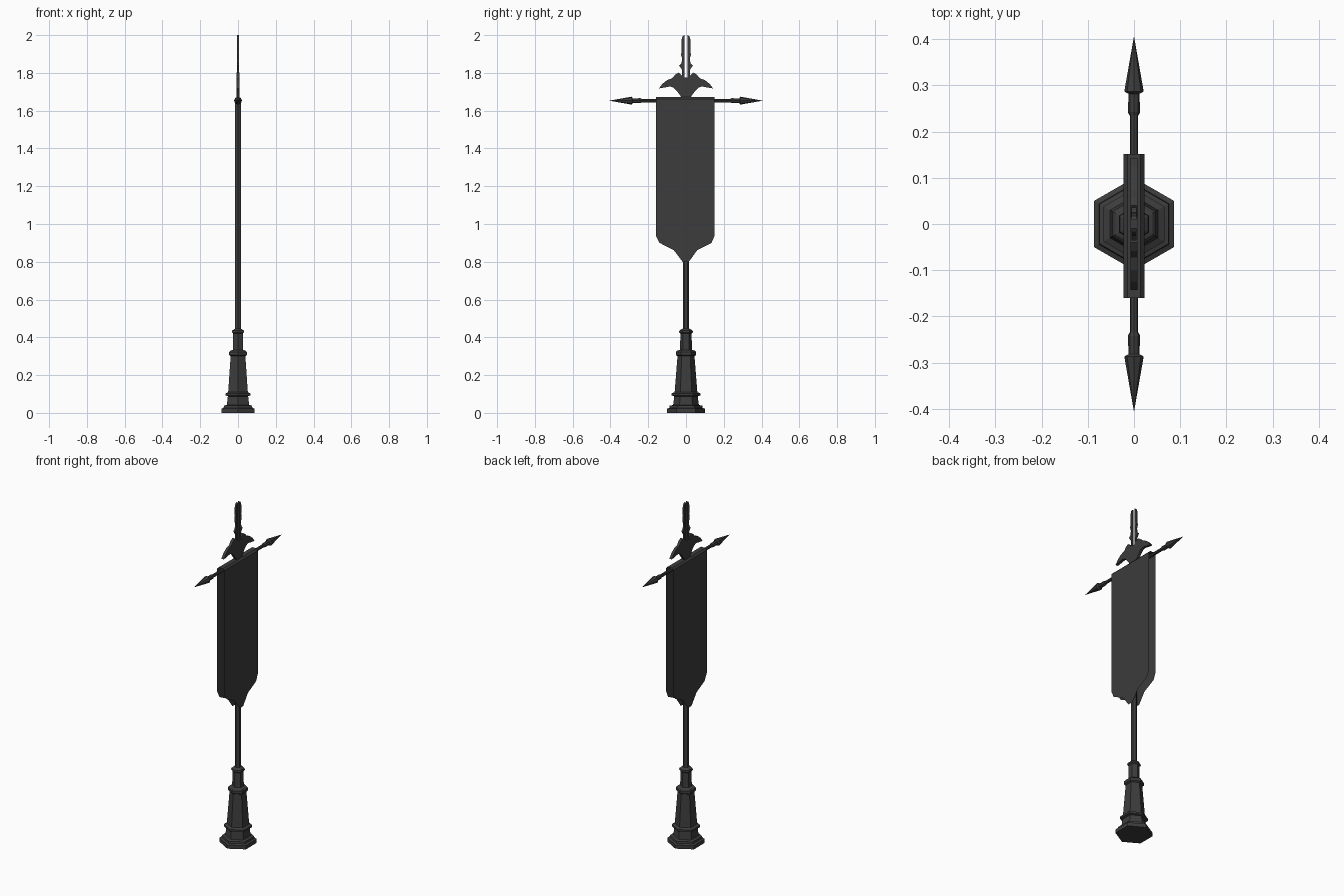
import bpy, bmesh, math
from mathutils import Matrix

cube = bpy.data.objects.get("Cube")
if cube:
    bpy.data.objects.remove(cube)

iron = bpy.data.materials.new("dark_iron")
iron.use_nodes = True
COLOR = (0.045, 0.045, 0.045, 1)
iron.diffuse_color = COLOR
iron.node_tree.nodes["Principled BSDF"].inputs["Base Color"].default_value = COLOR


def finish(name, bm, fix_normals=True):
    if fix_normals:
        bmesh.ops.recalc_face_normals(bm, faces=bm.faces)
    mesh = bpy.data.meshes.new(name)
    bm.to_mesh(mesh)
    bm.free()
    mesh.materials.append(iron)
    obj = bpy.data.objects.new(name, mesh)
    bpy.context.collection.objects.link(obj)
    return obj


def lathe(name, profile, sides=6, matrix=Matrix()):
    """Flat-sided turned part from (radius, height) pairs, corners on the y axis."""
    bm = bmesh.new()
    rings = []
    for r, z in profile:
        angles = [math.pi / 2 + math.tau * k / sides for k in range(sides)]
        rings.append([bm.verts.new((r * math.cos(a), r * math.sin(a), z)) for a in angles])
    for low, high in zip(rings, rings[1:]):
        for k in range(sides):
            n = (k + 1) % sides
            bm.faces.new((low[k], low[n], high[n], high[k]))
    bm.faces.new(rings[0][::-1])
    bm.faces.new(rings[-1])
    bmesh.ops.transform(bm, matrix=matrix, verts=bm.verts)
    return finish(name, bm)


def plate(name, outline, half):
    """Plate in the y-z plane, thick along x."""
    bm = bmesh.new()
    face = bm.faces.new([bm.verts.new((-half, y, z)) for y, z in outline])
    new = bmesh.ops.extrude_face_region(bm, geom=[face])["geom"]
    moved = [v for v in new if isinstance(v, bmesh.types.BMVert)]
    bmesh.ops.translate(bm, vec=(2 * half, 0, 0), verts=moved)
    return finish(name, bm)


# Stepped six-sided base and pole
lathe("base", [(0.10, 0), (0.10, 0.022), (0.088, 0.027), (0.086, 0.038), (0.068, 0.042),
               (0.062, 0.088), (0.076, 0.092), (0.076, 0.103), (0.060, 0.110),
               (0.045, 0.300), (0.054, 0.306), (0.054, 0.322), (0.046, 0.330),
               (0.031, 0.334), (0.030, 0.420), (0.037, 0.426), (0.035, 0.436),
               (0.018, 0.446)])
lathe("pole", [(0.017, 0.44), (0.017, 1.665)])

# Crossbar with a spear point at each end
BAR_Z = 1.653
lift = Matrix.Translation((0, 0, BAR_Z))
lathe("crossbar", [(0.009, -0.24), (0.009, 0.24)], 8,
      lift @ Matrix.Rotation(-math.pi / 2, 4, 'X'))
for side, sign in (("left", -1), ("right", 1)):
    turn = lift @ Matrix.Rotation(sign * math.pi / 2, 4, 'X')
    lathe(side + "_spear_point", [(0.010, 0.235), (0.013, 0.242), (0.012, 0.282),
                                  (0.021, 0.287), (0.0005, 0.404)], 8, turn)

# Cloth folded over the crossbar: two hanging sheets joined by a narrow top
LEFT, RIGHT = -0.16, 0.152
hem = [(LEFT, 0.94), (-0.14, 0.90), (-0.065, 0.862), (-0.018, 0.80),
       (0.015, 0.80), (0.06, 0.862), (0.135, 0.90), (RIGHT, 0.94)]
bm = bmesh.new()
rows = []
for x in (-0.023, 0.023):
    top = [bm.verts.new((x, y, 1.662)) for y in (RIGHT, LEFT)]
    sheet = bm.faces.new(top + [bm.verts.new((x, y, z)) for y, z in hem])
    if x < 0:
        sheet.normal_flip()
    rows.append(top)
ridge = [[bm.verts.new((x, y, 1.672)) for y in (RIGHT, LEFT)] for x in (-0.014, 0.014)]
strips = [rows[0]] + ridge + [rows[1]]
for a, b in zip(strips, strips[1:]):
    bm.faces.new((a[0], a[1], b[1], b[0]))
finish("banner", bm)

# Winged crest
wing = [(0.022, 1.667), (0.034, 1.685), (0.05, 1.706), (0.066, 1.722), (0.085, 1.728),
        (0.105, 1.724), (0.143, 1.718), (0.125, 1.742), (0.10, 1.762), (0.072, 1.772),
        (0.058, 1.79), (0.04, 1.802), (0.026, 1.79), (0.015, 1.776)]
plate("winged_crest", wing + [(-y, z) for y, z in reversed(wing)], 0.008)

# Split blade finial, two halves with a slot between
blade = [(0.009, 1.77), (0.020, 1.77), (0.020, 1.815), (0.036, 1.838), (0.024, 1.85),
         (0.020, 1.875), (0.026, 1.895), (0.023, 1.925), (0.024, 1.975), (0.017, 1.995),
         (0.009, 2.0)]
for side, sign in (("left", -1), ("right", 1)):
    plate(side + "_blade", [(sign * y, z) for y, z in blade], 0.005)
